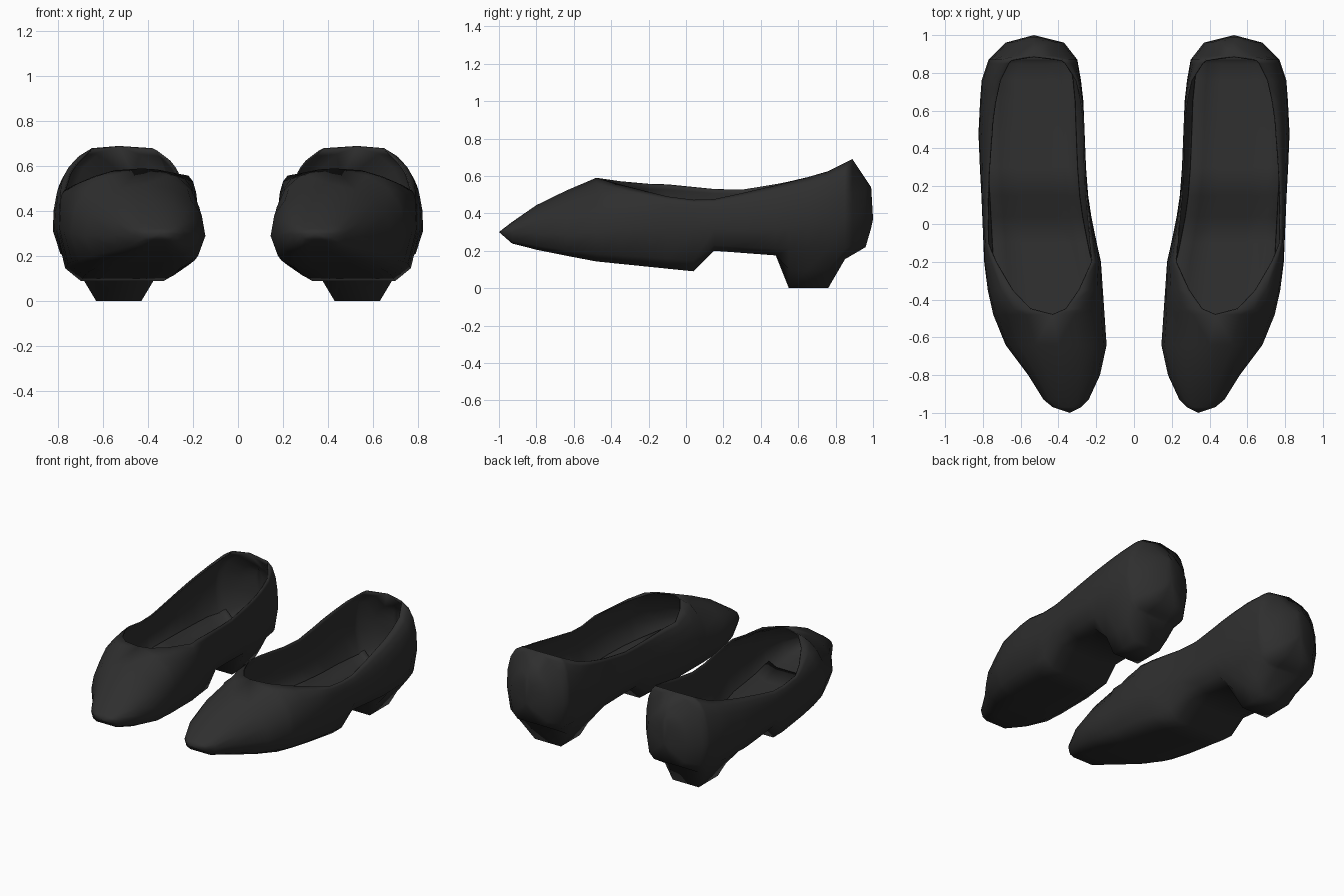
import bpy
import bmesh
import math

default_cube = bpy.data.objects.get("Cube")
if default_cube:
    bpy.data.objects.remove(default_cube, do_unlink=True)

# One black leather colour for everything
leather = bpy.data.materials.new("black leather")
leather.use_nodes = True
leather_colour = (0.028, 0.028, 0.028, 1)
leather.diffuse_color = leather_colour
shader = leather.node_tree.nodes["Principled BSDF"]
shader.inputs["Base Color"].default_value = leather_colour
shader.inputs["Roughness"].default_value = 0.6

# Profiles of the left shoe along its length: (y, value)
INNER_SIDE = [(-1, .34), (-.97, .28), (-.93, .24), (-.8, .18), (-.64, .145), (-.2, .175),
              (0, .22), (.2, .25), (.7, .27), (.87, .3), (.96, .37), (1, .53)]
OUTER_SIDE = [(-1, .34), (-.96, .46), (-.8, .56), (-.64, .68), (-.48, .745), (-.28, .79),
              (.2, .81), (.45, .825), (.75, .81), (.87, .77), (.96, .68), (1, .53)]
SOLE_HEIGHT = [(-1, .3), (-.92, .23), (-.5, .145), (.04, .09), (.15, .2), (.48, .175),
               (.85, .155), (.97, .225), (1, .37)]
WIDEST_HEIGHT = [(-1, .3), (-.64, .29), (-.2, .32), (.45, .31), (.85, .38), (1, .37)]

# The rim closes to a ridge over the toe and behind the heel
RIM_INNER_X = [(-1, .34), (-.48, .43), (-.45, .36), (-.35, .29), (-.2, .22), (0, .235),
               (.2, .255), (.6, .265), (.8, .31), (.87, .38), (.89, .53), (1, .53)]
RIM_OUTER_X = [(-1, .34), (-.48, .43), (-.45, .55), (-.3, .69), (-.1, .775), (.2, .775),
               (.6, .745), (.8, .7), (.87, .65), (.89, .53), (1, .53)]
TOE_RIDGE = [(-1, .3), (-.87, .4), (-.75, .475), (-.48, .59)]
BACK_RIDGE = [(.6, .58), (.75, .62), (.89, .69), (.99, .54), (1, .37)]
RIM_INNER_Z = TOE_RIDGE + [(-.27, .56), (-.1, .555), (.25, .52), (.4, .54)] + BACK_RIDGE
RIM_OUTER_Z = TOE_RIDGE + [(-.3, .54), (-.1, .49), (.1, .465), (.4, .53)] + BACK_RIDGE

STATIONS = [-1, -.97, -.93, -.8, -.64, -.48, -.45, -.35, -.2, -.1, .04, .15, .3, .48,
            .55, .65, .76, .85, .87, .89, .96, .99, 1]

# Underside: share of the half width, share of the depth
UNDERSIDE = [(.32, 1), (.64, 1), (.88, .75), (1, 0)]
HEEL_CENTRE = .53
HEEL_STEPS = [(.1, 0), (.16, .1)]


def value_at(profile, y):
    """Linear lookup in a profile."""
    for (y0, a), (y1, b) in zip(profile, profile[1:]):
        if y <= y1:
            return a + (b - a) * (y - y0) / (y1 - y0)
    return profile[-1][1]


def half_section(y, side_profile, rim_x, rim_z, with_heel):
    """Points (x, z) from the sole centre out and up to the rim."""
    side = value_at(side_profile, y)
    centre = (value_at(INNER_SIDE, y) + value_at(OUTER_SIDE, y)) / 2
    low, wide = value_at(SOLE_HEIGHT, y), value_at(WIDEST_HEIGHT, y)
    points = [(centre + (side - centre) * across, wide + (low - wide) * depth)
              for across, depth in UNDERSIDE]
    # The heel pulls the middle of the sole down to the ground
    if with_heel and .5 < y < .8:
        sign = math.copysign(1, side - centre)
        for i, (offset, height) in enumerate(HEEL_STEPS):
            points[i] = (HEEL_CENTRE + sign * offset, height)
    # The upper bends from the widest line towards the rim
    end_x, end_z = value_at(rim_x, y), value_at(rim_z, y)
    bend_z = wide + (end_z - wide) * .88
    for t in (.25, .5, .75, 1):
        s = 1 - t
        points.append((s * s * side + 2 * s * t * side + t * t * end_x,
                       s * s * wide + 2 * s * t * bend_z + t * t * end_z))
    return points


def section(y, with_heel):
    inner = half_section(y, INNER_SIDE, RIM_INNER_X, RIM_INNER_Z, with_heel)
    outer = half_section(y, OUTER_SIDE, RIM_OUTER_X, RIM_OUTER_Z, with_heel)
    return inner[::-1] + outer


def loft(name, rings, mirror, thickness):
    """Skin open sections, given as rows of 3D points, into one sheet."""
    bm = bmesh.new()
    rows = [[bm.verts.new((mirror * x, y, z)) for x, y, z in ring] for ring in rings]
    for near, far in zip(rows, rows[1:]):
        for i in range(len(near) - 1):
            bm.faces.new((near[i], near[i + 1], far[i + 1], far[i]))
    bmesh.ops.remove_doubles(bm, verts=bm.verts, dist=.0005)
    # Face outwards: the sole looks down
    bmesh.ops.recalc_face_normals(bm, faces=bm.faces)
    lowest = min(bm.faces, key=lambda f: f.calc_center_median().z)
    if lowest.normal.z > 0:
        bmesh.ops.reverse_faces(bm, faces=bm.faces)
    mesh = bpy.data.meshes.new(name)
    bm.to_mesh(mesh)
    bm.free()
    mesh.materials.append(leather)
    shoe_part = bpy.data.objects.new(name, mesh)
    bpy.context.collection.objects.link(shoe_part)
    shell = shoe_part.modifiers.new("leather thickness", "SOLIDIFY")
    shell.thickness = thickness
    shell.offset = -1
    bpy.ops.object.select_all(action="DESELECT")
    shoe_part.select_set(True)
    bpy.context.view_layer.objects.active = shoe_part
    bpy.ops.object.shade_smooth_by_angle(angle=math.radians(65))
    return shoe_part


def insole_ring(y):
    """Middle of the sole, without the heel, laid just above it."""
    edge = len(UNDERSIDE)
    points = section(y, False)[edge + 1:-edge - 1]
    centre = (points[0][0] + points[-1][0]) / 2
    return [(centre + (x - centre) * .96, y, z + .02) for x, z in points]


# Both shoes, mirrored across the middle
for label, mirror in (("left", 1), ("right", -1)):
    upper_rings = [[(x, y, z) for x, z in section(y, True)] for y in STATIONS]
    loft(label + "_shoe_upper_and_heel", upper_rings, mirror, .008)
    insole_rings = [insole_ring(y) for y in STATIONS if -.7 < y < .95]
    loft(label + "_insole", insole_rings, mirror, .005)
